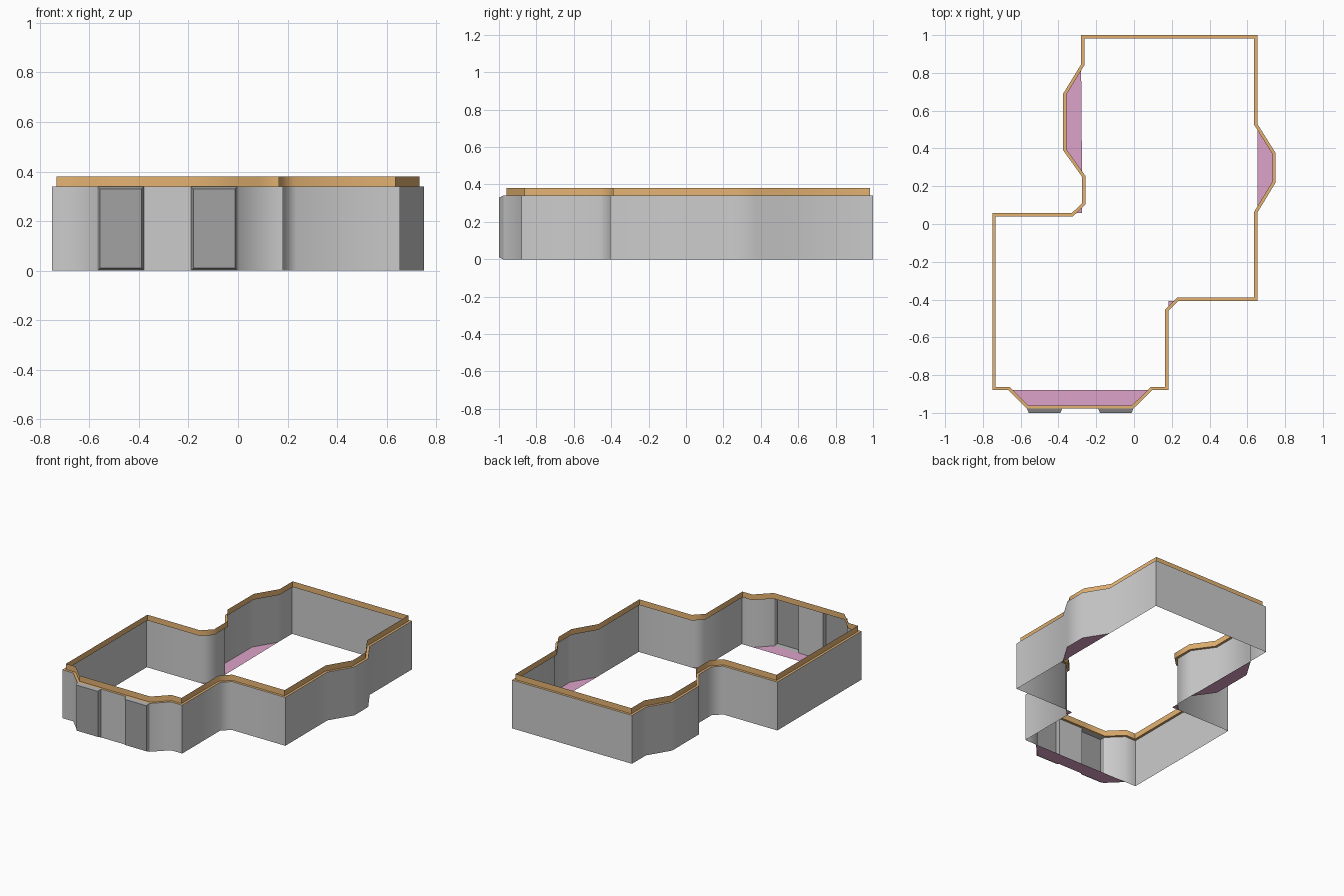
import bpy, math
from mathutils import Vector

if "Cube" in bpy.data.objects:
    bpy.data.objects.remove(bpy.data.objects["Cube"])

WALL_TOP, RIM_TOP, INSET = 0.34, 0.38, 0.017
BAY_Y, PANEL_Y = -0.977, -1.0

# clockwise plan of the building
PLAN = [(-0.28, 1.0), (0.653, 1.0), (0.653, 0.53), (0.75, 0.375), (0.75, 0.22),
        (0.653, 0.06), (0.653, -0.407), (0.235, -0.407), (0.182, -0.46),
        (0.182, -0.88), (0.095, -0.88), (-0.003, BAY_Y), (-0.19, BAY_Y),
        (-0.38, BAY_Y), (-0.567, BAY_Y), (-0.665, -0.88), (-0.75, -0.88),
        (-0.75, 0.057), (-0.33, 0.057), (-0.275, 0.11), (-0.275, 0.25),
        (-0.375, 0.39), (-0.375, 0.69), (-0.28, 0.845)]
PANEL_SEGMENTS = (11, 13)      # bay segments replaced by window panels
N = len(PLAN)


def material(name, rgb):
    m = bpy.data.materials.new(name)
    m.diffuse_color = (*rgb, 1)
    m.use_nodes = True
    m.node_tree.nodes["Principled BSDF"].inputs["Base Color"].default_value = m.diffuse_color
    return m


def add(name, verts, faces, mat=None, smooth=None):
    me = bpy.data.meshes.new(name)
    me.from_pydata(verts, [], faces)
    me.update()
    ob = bpy.data.objects.new(name, me)
    bpy.context.collection.objects.link(ob)
    if mat:
        me.materials.append(mat)
    if smooth:
        bpy.ops.object.select_all(action='DESELECT')
        ob.select_set(True)
        bpy.context.view_layer.objects.active = ob
        bpy.ops.object.shade_smooth_by_angle(angle=math.radians(smooth))
    return ob


def inset(points, d):
    """Mitred inward offset of the clockwise plan."""
    out = []
    for i, p in enumerate(points):
        p = Vector(p)
        a = (p - Vector(points[i - 1])).normalized()
        b = (Vector(points[(i + 1) % N]) - p).normalized()
        na, nb = Vector((a.y, -a.x)), Vector((b.y, -b.x))
        out.append(tuple(p + (na + nb) * d / (1 + na.dot(nb))))
    return out


def strips(levels, skip=()):
    """Outward-facing bands through a stack of (plan, z) loops."""
    verts = [(x, y, z) for plan, z in levels for x, y in plan]
    faces = []
    for k in range(len(levels) - 1):
        for i in range(N):
            if i not in skip:
                j = (i + 1) % N
                faces.append(((k + 1) * N + i, (k + 1) * N + j, k * N + j, k * N + i))
    return verts, faces


orange = material("rim_orange", (0.78, 0.45, 0.17))
pink = material("floor_pink", (0.72, 0.36, 0.58))
dark = material("panel_grey", (0.36, 0.36, 0.36))

# thin outer walls
add("walls", *strips([(PLAN, 0), (PLAN, WALL_TOP)], PANEL_SEGMENTS), smooth=50)

# top trim: narrow ledge and upright lip
lip = inset(PLAN, INSET)
add("top_rim", *strips([(PLAN, WALL_TOP), (lip, WALL_TOP), (lip, RIM_TOP)]),
    mat=orange, smooth=50)

# raised window panels in the front bay, bevelled and open at the back
for n, s in enumerate(PANEL_SEGMENTS):
    x0, x1 = PLAN[s + 1][0], PLAN[s][0]
    b = 0.01
    back = [(x0, BAY_Y, 0), (x1, BAY_Y, 0), (x1, BAY_Y, WALL_TOP), (x0, BAY_Y, WALL_TOP)]
    front = [(x0 + b, PANEL_Y, b), (x1 - b, PANEL_Y, b),
             (x1 - b, PANEL_Y, WALL_TOP - b), (x0 + b, PANEL_Y, WALL_TOP - b)]
    faces = [(4, 5, 6, 7)] + [(i, (i + 1) % 4, 4 + (i + 1) % 4, 4 + i) for i in range(4)]
    add(f"window_panel_{n + 1}", back + front, faces, mat=dark)

# floor pieces under the bays and the two chamfered corners
floors = {"right_bay_floor": PLAN[2:6],
          "front_bay_floor": PLAN[10:16],
          "left_bay_floor": PLAN[20:24],
          "front_corner_floor": PLAN[7:9] + [(0.182, -0.407)],
          "back_corner_floor": PLAN[18:20] + [(-0.275, 0.057)]}
for name, pts in floors.items():
    add(name, [(x, y, 0) for x, y in reversed(pts)], [tuple(range(len(pts)))], mat=pink)
